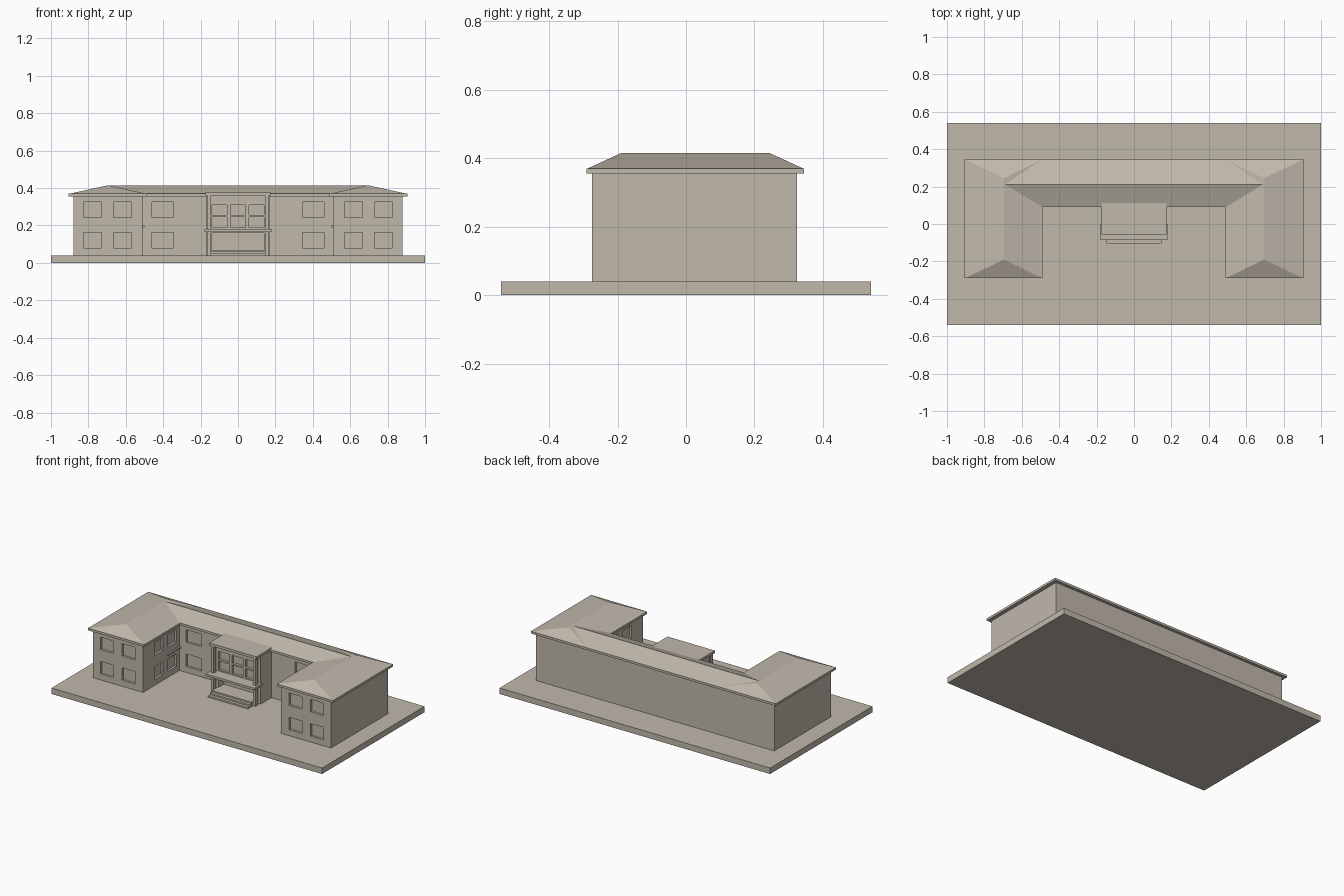
import bpy, bmesh

if "Cube" in bpy.data.objects:
    bpy.data.objects.remove(bpy.data.objects["Cube"])

stone = bpy.data.materials.new("warm stone")
stone.diffuse_color = (0.53, 0.48, 0.41, 1)
stone.use_nodes = True
stone.node_tree.nodes["Principled BSDF"].inputs["Base Color"].default_value = stone.diffuse_color


def make(name, bm):
    bmesh.ops.recalc_face_normals(bm, faces=bm.faces)
    me = bpy.data.meshes.new(name)
    bm.to_mesh(me)
    bm.free()
    me.materials.append(stone)
    ob = bpy.data.objects.new(name, me)
    bpy.context.collection.objects.link(ob)
    return ob


def add_box(bm, x0, x1, y0, y1, z0, z1):
    vs = bmesh.ops.create_cube(bm, size=1)["verts"]
    for v in vs:
        v.co = (x1 if v.co.x > 0 else x0, y1 if v.co.y > 0 else y0, z1 if v.co.z > 0 else z0)


def boxes(name, *dims):
    bm = bmesh.new()
    for d in dims:
        add_box(bm, *d)
    return make(name, bm)


def u_block(name, x_out, x_in, y_front, y_court, y_back, z0, z1):
    """Extruded U-shaped plan with two wings towards the front."""
    half = [(x_out, y_back), (x_out, y_front), (x_in, y_front), (x_in, y_court)]
    plan = half + [(-x, y) for x, y in reversed(half)]
    bm = bmesh.new()
    f = bm.faces.new([bm.verts.new((x, y, z0)) for x, y in plan])
    ext = bmesh.ops.extrude_face_region(bm, geom=[f])["geom"]
    bmesh.ops.translate(bm, verts=[g for g in ext if isinstance(g, bmesh.types.BMVert)],
                        vec=(0, 0, z1 - z0))
    return make(name, bm)


def hip_roof(name, x0, x1, y0, y1, ridge, z0, z1):
    bm = bmesh.new()
    a, b, c, d = [bm.verts.new((x, y, z0)) for x, y in ((x0, y0), (x1, y0), (x1, y1), (x0, y1))]
    p, q = [bm.verts.new((x, y, z1)) for x, y in ridge]
    if ridge[0][0] == ridge[1][0]:      # ridge runs front to back
        faces = [(a, b, p), (b, c, q, p), (c, d, q), (d, a, p, q)]
    else:                               # ridge runs left to right
        faces = [(a, b, q, p), (b, c, q), (c, d, p, q), (d, a, p)]
    for f in faces + [(d, c, b, a)]:
        bm.faces.new(f)
    return make(name, bm)


def cut(target, name, dims):
    cutter = boxes(name, *dims)
    mod = target.modifiers.new("openings", "BOOLEAN")
    mod.solver = "EXACT"
    mod.object = cutter
    bpy.context.view_layer.objects.active = target
    bpy.ops.object.modifier_apply(modifier=mod.name)
    bpy.data.objects.remove(cutter)


# Ground slab and U-shaped walls
boxes("ground_slab", (-1, 1, -0.54, 0.54, 0, 0.04))
walls = u_block("walls", 0.88, 0.51, -0.275, 0.11, 0.325, 0.035, 0.36)

# Recessed windows on wing fronts, courtyard wall and inner wing sides
D = 0.015
openings = []
for z0, z1 in ((0.08, 0.163), (0.242, 0.325)):
    for s in (-1, 1):
        for x0, x1, y in ((0.57, 0.665, -0.275), (0.73, 0.825, -0.275), (0.345, 0.46, 0.11)):
            xa, xb = sorted((s * x0, s * x1))
            openings.append((xa, xb, y - 0.02, y + D, z0, z1))
        for y0, y1 in ((-0.155, -0.065), (-0.01, 0.08)):
            xa, xb = sorted((s * 0.49, s * (0.51 + D)))
            openings.append((xa, xb, y0, y1, z0, z1))
cut(walls, "window_cutter", openings)

# Small ledges between floors on the inner wing sides
for s in (-1, 1):
    xa, xb = sorted((s * 0.5, s * 0.515))
    boxes("inner_ledge", (xa, xb, -0.02, 0.11, 0.19, 0.2))

# Eaves and roofs
u_block("eaves", 0.905, 0.49, -0.29, 0.09, 0.345, 0.355, 0.37)
hip_roof("main_roof", -0.905, 0.905, 0.09, 0.345, ((-0.69, 0.212), (0.69, 0.212)), 0.369, 0.414)
for s in (-1, 1):
    xa, xb = sorted((s * 0.49, s * 0.905))
    hip_roof("wing_roof", xa, xb, -0.29, 0.345, ((s * 0.695, -0.19), (s * 0.695, 0.245)),
             0.369, 0.415)

# Entrance block with windows and a recessed doorway
entrance = boxes("entrance_block", (-0.17, 0.17, -0.005, 0.15, 0.035, 0.37))
panes = [(-0.14, 0.14, -0.03, 0.05, 0.07, 0.16)]
for x in (-0.099, 0, 0.099):
    for z0, z1 in ((0.188, 0.245), (0.255, 0.31)):
        panes.append((x - 0.041, x + 0.041, -0.03, 0.012, z0, z1))
cut(entrance, "entrance_cutter", panes)

# Entrance roof, canopy, pillars and steps
boxes("entrance_roof", (-0.175, 0.175, -0.055, 0.13, 0.36, 0.377))
boxes("canopy", (-0.18, 0.18, -0.085, 0.0, 0.165, 0.18))
for s in (-1, 1):
    xa, xb = sorted((s * 0.145, s * 0.165))
    boxes("pillar", (xa, xb, -0.05, -0.025, 0.04, 0.361))
boxes("steps", *[(-0.147, 0.147, y, 0.0, 0.035, z)
                 for y, z in ((-0.105, 0.05), (-0.085, 0.06), (-0.065, 0.07))])
